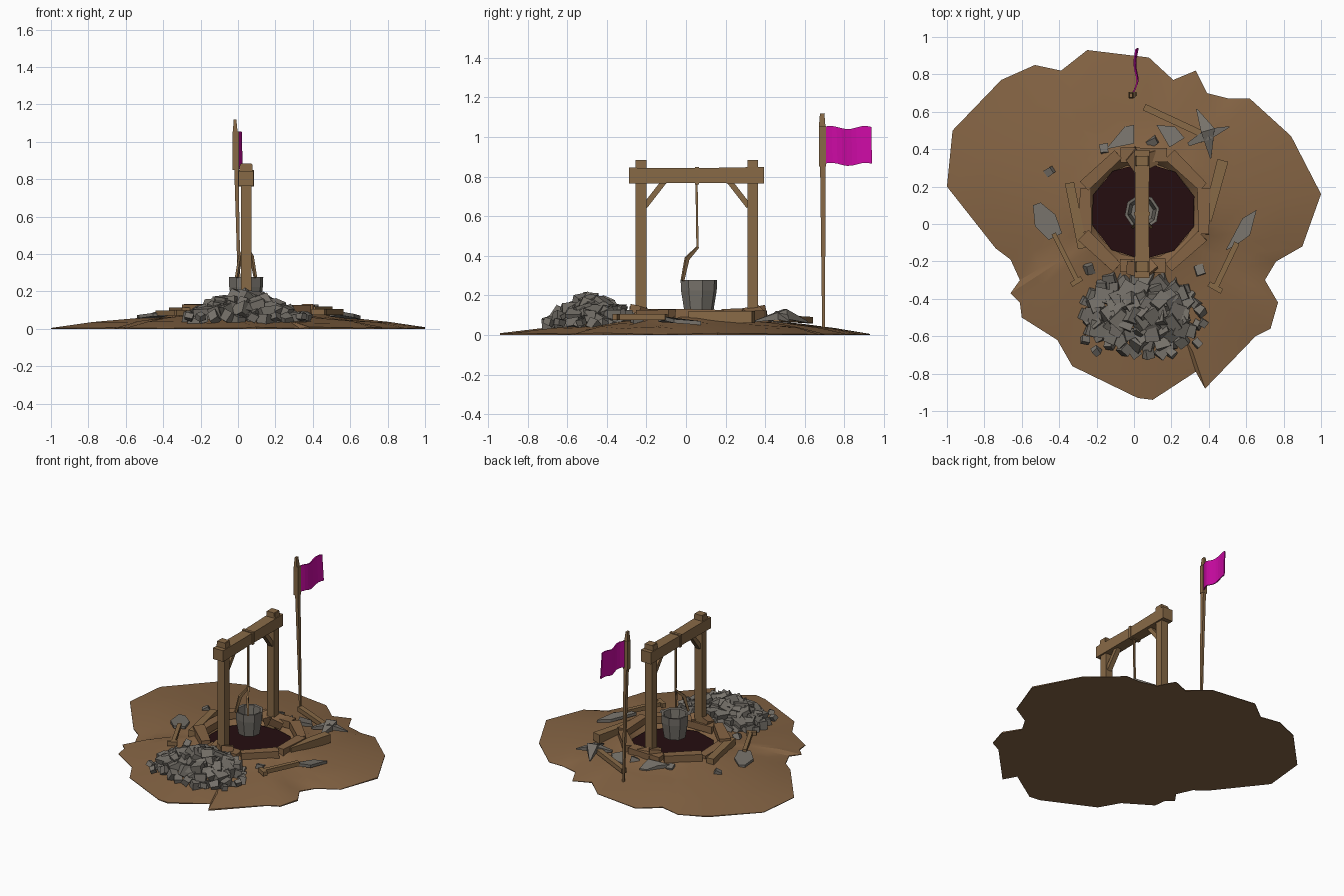
import bpy, bmesh, math, random
from mathutils import Vector, Matrix, Euler

if "Cube" in bpy.data.objects:
    bpy.data.objects.remove(bpy.data.objects["Cube"])
random.seed(7)

def material(name, col):
    m = bpy.data.materials.new(name)
    m.diffuse_color = (*col, 1)
    m.use_nodes = True
    m.node_tree.nodes["Principled BSDF"].inputs["Base Color"].default_value = m.diffuse_color
    return m

EARTH = material("earth brown", (0.235, 0.128, 0.058))
WOOD = material("wood brown", (0.245, 0.142, 0.062))
STONE = material("stone grey", (0.18, 0.165, 0.143))
DARK = material("pit dark red", (0.018, 0.004, 0.005))
FLAG = material("flag magenta", (0.60, 0.003, 0.37))
U = random.uniform

def finish(name, bm, mat):
    bmesh.ops.recalc_face_normals(bm, faces=bm.faces)
    me = bpy.data.meshes.new(name)
    bm.to_mesh(me)
    bm.free()
    me.materials.append(mat)
    ob = bpy.data.objects.new(name, me)
    bpy.context.collection.objects.link(ob)
    return ob

def loft(bm, rings, cap_start=True, cap_end=True):
    vs = [[bm.verts.new(p) for p in r] for r in rings]
    n = len(vs[0])
    for a, b in zip(vs, vs[1:]):
        for i in range(n):
            j = (i + 1) % n
            bm.faces.new((a[i], a[j], b[j], b[i]))
    if cap_start:
        bm.faces.new(vs[0][::-1])
    if cap_end:
        bm.faces.new(vs[-1])

def beam(name, pts, sizes, mat, bm=None):
    """Square-section bar along pts; sizes = (side, height) at each point."""
    own = bm is None
    bm = bm or bmesh.new()
    pts = [Vector(p) for p in pts]
    d = (pts[-1] - pts[0]).normalized()
    side = d.cross(Vector((0, 0, 1)))
    side = Vector((1, 0, 0)) if side.length < 0.3 else side.normalized()
    up = side.cross(d).normalized()
    loft(bm, [[p + side * sx * w / 2 + up * sy * h / 2
               for sx, sy in ((-1, -1), (1, -1), (1, 1), (-1, 1))]
              for p, (w, h) in zip(pts, sizes)])
    return finish(name, bm, mat) if own else None

def plate(name, pts, thick, mat):
    """Flat outline given thickness downwards."""
    bm = bmesh.new()
    loft(bm, [[Vector(p) - Vector((0, 0, thick)) for p in pts], [Vector(p) for p in pts]])
    return finish(name, bm, mat)

def rock(bm, c, size):
    res = bmesh.ops.create_cube(bm, size=1)
    R = Euler((U(-.5, .5), U(-.5, .5), U(0, 3))).to_matrix()
    s = Vector((U(.8, 1.25), U(.8, 1.25), U(.7, 1.05))) * size
    for v in res["verts"]:
        k = Vector([a * b * U(.72, 1.1) for a, b in zip(v.co, s)])
        v.co = R @ k + Vector(c)
        v.co.z = max(v.co.z, 0.01)

# --- ground mound with a pit
outline = [(-1, .2), (-.97, .5), (-.71, .77), (-.53, .85), (-.39, .82), (-.25, .93), (.08, .89),
           (.21, .77), (.33, .82), (.39, .7), (.51, .67), (.62, .67), (.84, .47), (1, .16),
           (.9, -.12), (.76, -.2), (.70, -.3), (.77, -.42), (.73, -.56), (.65, -.6), (.38, -.88),
           (.33, -.79), (.1, -.94), (.02, -.93), (-.33, -.76), (-.41, -.62), (-.6, -.5),
           (-.61, -.42), (-.66, -.37), (-.61, -.3), (-.66, -.19), (-.74, -.13)]
C = Vector((.05, .07))
def hole_pt(p, r):
    a = math.atan2(p[1] - C.y, p[0] - C.x)
    return Vector((C.x + r * math.cos(a), C.y + r * .93 * math.sin(a)))
rings = [[Vector((x, y, 0)) for x, y in outline]]
for t, z, j in ((0, .006, .004), (.3, .035, .008), (.62, .055, .008), (.85, .07, .006), (1, .095, .008)):
    ring = []
    for p in outline:
        q = Vector(p).lerp(hole_pt(p, .33), t)
        ring.append(Vector((q.x, q.y, z + U(-j, j))))
    rings.append(ring)
rings.append([Vector((*hole_pt(p, .275), .03)) for p in outline])
bm = bmesh.new()
loft(bm, rings)
ground = finish("ground_mound", bm, EARTH)
ground.select_set(True)
bpy.context.view_layer.objects.active = ground
bpy.ops.object.shade_smooth_by_angle(angle=math.radians(25))

# --- dark pit floor
plate("pit_floor", [(C.x + .285 * math.cos(i * math.pi / 5 + .3),
                     C.y + .26 * math.sin(i * math.pi / 5 + .3), .05) for i in range(10)], .01, DARK)

# --- rough broken rim around the pit
bm = bmesh.new()
for i in range(8):
    a, b = (math.radians(45 * (i + k) + 22) for k in (0.02, .98))
    r = U(.325, .35)
    z = U(.09, .105)
    beam("", [(C.x + r * math.cos(t), C.y + r * .95 * math.sin(t), z + U(-.01, .01)) for t in (a, b)],
         [(U(.05, .08), .05), (U(.05, .08), .05)], EARTH, bm)
finish("pit_rim", bm, EARTH)
beam("loose_beam_left", [(-.345, .22, .09), (-.275, -.13, .09)], [(.05, .05)] * 2, WOOD)
beam("loose_beam_right", [(.475, .34, .09), (.39, .02, .09)], [(.06, .06), (.05, .06)], WOOD)

# --- hoist frame
X = .043
for nm, y, s in (("front", -.228, 1), ("back", .337, -1)):
    beam(nm + "_post", [(X, y, .03), (X, y, .885)], [(.056, .055)] * 2, WOOD)
    beam(nm + "_post_cap", [(X, y, .845), (X, y, .882)], [(.07, .055), (.066, .05)], WOOD)
    beam(nm + "_brace", [(X, y + s * .02, .65), (X, y + s * .125, .785)], [(.035, .028)] * 2, WOOD)
    bm = bmesh.new()
    for k in (-1, 1):
        rock(bm, (X + k * .035, y - s * .01, .1), .085)
    finish(nm + "_post_footing", bm, EARTH)
beam("cross_beam", [(X, -.288, .805), (X, .05, .805), (X, .395, .807)],
     [(.08, .08), (.074, .075), (.08, .084)], WOOD)
beam("rope_loop", [(X, .045, .805), (X, .065, .805)], [(.086, .088)] * 2, WOOD)
beam("rope", [(X, .053, .78), (X, .058, .44)], [(.012, .011)] * 2, WOOD)

# --- bucket with bail
bm = bmesh.new()
B = (X, .065)
def circle(r, z):
    return [Vector((B[0] + r * math.cos(i * math.pi / 4 + .2), B[1] + r * math.sin(i * math.pi / 4 + .2), z))
            for i in range(8)]
loft(bm, [circle(.074, .115), circle(.092, .225), circle(.094, .278), circle(.078, .275), circle(.06, .15)])
finish("bucket", bm, STONE)
for k in (-1, 1):
    beam("bucket_bail", [(X, .06, .445), (X + k * .03, .005, .385), (X + k * .05, -.018, .275)],
         [(.012, .012), (.014, .022), (.014, .014)], WOOD)

# --- flag and pole
beam("flag_pole", [(.01, .695, .03), (0, .693, .5), (-.008, .692, .82), (-.015, .688, 1.06), (-.016, .688, 1.12)],
     [(.012, .014), (.018, .022), (.022, .028), (.024, .032), (.014, .022)], WOOD)
bm = bmesh.new()
N = 10
rings = []
for i in range(N + 1):
    t = i / N
    x = -.012 + .028 * min(1, t * 3) + .008 * math.sin(t * 7)
    y = .69 + .25 * t
    dz = .008 * math.sin(t * 9)
    rings.append([(x - .004, y, .862 + dz), (x + .004, y, .862 + dz),
                  (x + .004 - .01 * t, y - .004, 1.048 + dz), (x - .004 - .01 * t, y - .004, 1.048 + dz)])
loft(bm, rings)
finish("flag", bm, FLAG)
beam("flag_tie", [(-.012, .69, .85), (-.012, .69, 1.055)], [(.034, .034)] * 2, WOOD)

# --- rock pile
bm = bmesh.new()
for r, n, size in ((1.05, 26, .06), (.84, 22, .075), (.62, 16, .08), (.4, 11, .08), (.18, 5, .08), (0, 1, .08)):
    for i in range(n):
        a = 2 * math.pi * (i + U(-.25, .25)) / n
        rr = r + U(-.05, .05)
        rock(bm, (.04 + .285 * rr * math.cos(a), -.475 + .2 * rr * math.sin(a),
                  .055 + .105 * max(0, 1 - rr ** 1.6) + U(-.008, .012)), size * U(.85, 1.15))
finish("rock_pile", bm, STONE)

# --- scattered stones
bm = bmesh.new()
for x, y, s in ((-.45, .28, .05), (-.26, -.62, .04), (.34, -.64, .045), (.37, -.53, .04), (.2, -.69, .04),
                (-.2, -.68, .04), (.35, -.25, .05), (-.24, -.24, .05), (.1, .44, .05), (-.16, .4, .05)):
    rock(bm, (x, y, .065), s)
finish("scattered_stones", bm, STONE)
plate("back_slab_left", [(-.15, .4, .09), (.0, .43, .1), (.0, .53, .07), (-.05, .52, .07), (-.1, .46, .09)], .04, STONE)
plate("back_slab_right", [(.12, .53, .07), (.19, .41, .1), (.27, .46, .08), (.22, .52, .075)], .04, STONE)

# --- shovels
plate("left_shovel_blade", [(-.54, .08), (-.52, -.05), (-.46, -.1), (-.38, -.06), (-.42, .04), (-.49, .11)]
      and [(-.54, .1, .075), (-.53, -.01, .075), (-.455, -.085, .085), (-.385, -.05, .085), (-.42, .05, .075), (-.5, .115, .07)],
      .018, STONE)
beam("left_shovel_handle", [(-.43, -.05, .085), (-.30, -.31, .085)], [(.026, .026)] * 2, WOOD)
beam("left_shovel_grip", [(-.335, -.325, .085), (-.28, -.29, .085)], [(.026, .03)] * 2, WOOD)
plate("right_shovel_blade", [(.655, .075, .07), (.58, .03, .075), (.49, -.14, .085), (.535, -.12, .095), (.62, -.06, .08)],
      .02, STONE)
beam("right_shovel_handle", [(.55, -.1, .09), (.435, -.34, .09)], [(.03, .03)] * 2, WOOD)
beam("right_shovel_grip", [(.40, -.32, .09), (.47, -.36, .09)], [(.028, .03)] * 2, WOOD)

# --- pickaxe
beam("pickaxe_handle", [(.055, .625, .075), (.42, .455, .085)], [(.036, .032)] * 2, WOOD)
beam("pickaxe_head", [(.335, .615, .065), (.395, .5, .105), (.41, .35, .07)],
     [(.006, .008), (.075, .05), (.006, .008)], STONE)
beam("pickaxe_spike", [(.29, .425, .075), (.395, .48, .1), (.51, .52, .07)],
     [(.02, .012), (.06, .04), (.006, .008)], STONE)
